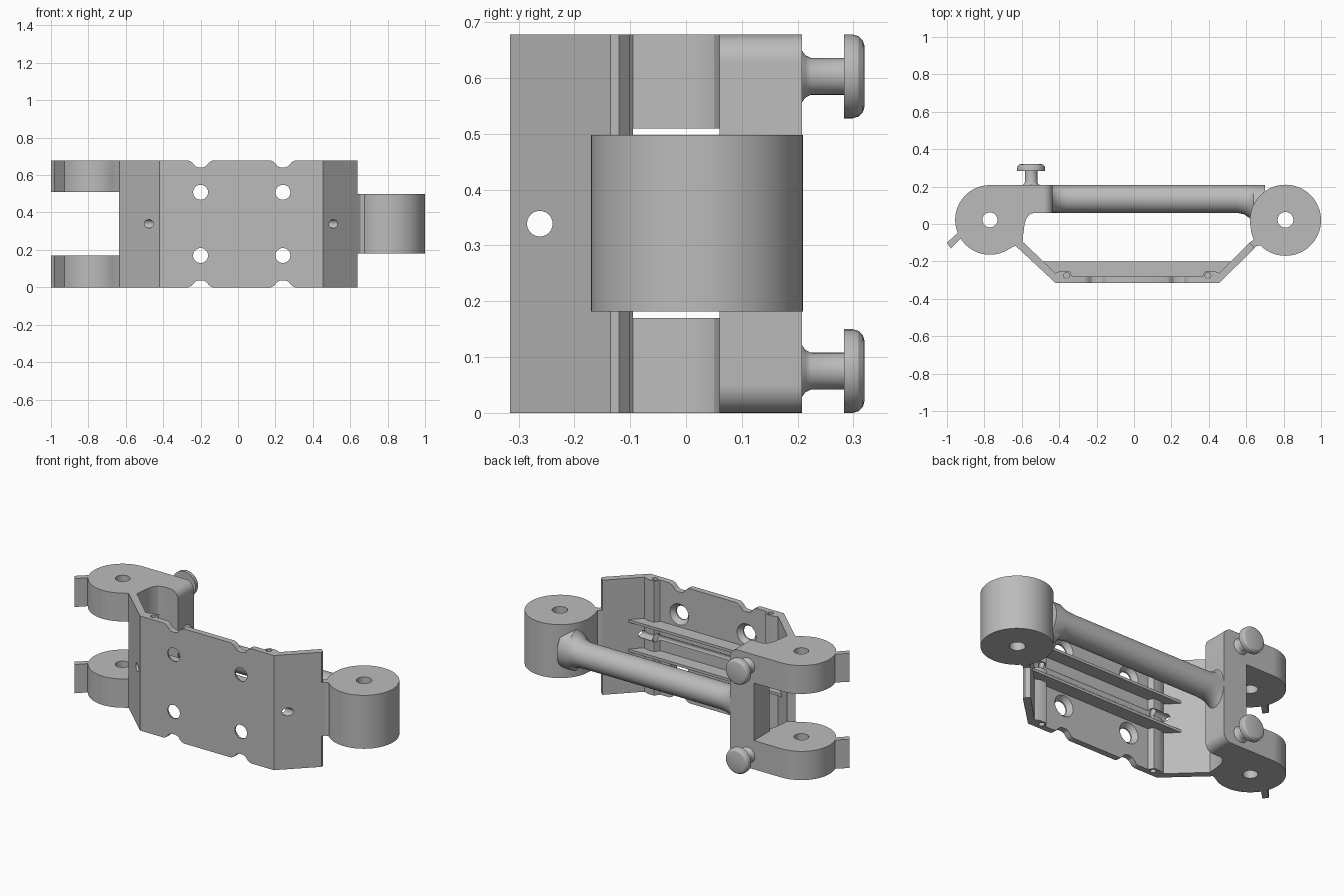
import bpy, bmesh, math

cube = bpy.data.objects.get("Cube")
if cube:
    bpy.data.objects.remove(cube, do_unlink=True)

HEIGHT = 0.678
MID = HEIGHT / 2
BACK = 0.208

gray = bpy.data.materials.new("plain gray")
gray.use_nodes = True
gray.diffuse_color = (0.5, 0.5, 0.5, 1)
gray.node_tree.nodes["Principled BSDF"].inputs["Base Color"].default_value = (0.5, 0.5, 0.5, 1)


def loft(name, rings):
    """Skin a list of equal-length rings and cap both ends."""
    bm = bmesh.new()
    loops = [[bm.verts.new(p) for p in ring] for ring in rings]
    n = len(loops[0])
    for a, b in zip(loops, loops[1:]):
        for i in range(n):
            j = (i + 1) % n
            bm.faces.new((a[i], a[j], b[j], b[i]))
    bm.faces.new(loops[0])
    bm.faces.new(loops[-1])
    bmesh.ops.recalc_face_normals(bm, faces=bm.faces)
    mesh = bpy.data.meshes.new(name)
    bm.to_mesh(mesh)
    bm.free()
    mesh.materials.append(gray)
    obj = bpy.data.objects.new(name, mesh)
    bpy.context.collection.objects.link(obj)
    return obj


def prism_z(name, outline, low, high):
    return loft(name, [[(x, y, z) for x, y in outline] for z in (low, high)])


def prism_y(name, outline, front, back):
    return loft(name, [[(x, y, z) for x, z in outline] for y in (front, back)])


def arc(cx, cy, r, start, end, steps=32):
    angles = [math.radians(start + (end - start) * i / steps) for i in range(steps + 1)]
    return [(cx + r * math.cos(a), cy + r * math.sin(a)) for a in angles]


def circle(cx, cy, r, steps=32):
    return arc(cx, cy, r, 0, 360, steps)[:-1]


def lathe_y(name, x, z, profile):
    """Round part along y from (y, radius) pairs."""
    return loft(name, [[(px, y, pz) for px, pz in circle(x, z, r)] for y, r in profile])


def cut(obj, cutters):
    for cutter in cutters:
        cutter.hide_render = True
        mod = obj.modifiers.new("cut", 'BOOLEAN')
        mod.operation = 'DIFFERENCE'
        mod.solver = 'EXACT'
        mod.object = cutter
        bpy.context.view_layer.objects.active = obj
        bpy.ops.object.modifier_apply(modifier=mod.name)
        bpy.data.objects.remove(cutter, do_unlink=True)


parts = []

# Bent mounting plate with angled wings and two inner wire channels
plate_outline = [
    (-0.635, -0.115), (-0.42, -0.315), (0.455, -0.315), (0.64, -0.135), (0.64, -0.12),
    (0.617, -0.10), (0.455, -0.262), (0.425, -0.25), (0.385, -0.25), (0.365, -0.28),
    (-0.33, -0.28), (-0.345, -0.25), (-0.39, -0.25), (-0.42, -0.262), (-0.595, -0.095)]
plate = prism_z("mounting_plate", plate_outline, 0, HEIGHT)
cutters = [prism_z("channel_cutter", circle(x, -0.276, 0.016, 20), -0.1, 0.8)
           for x in (-0.36, 0.395)]
for x in (-0.2, 0.24):
    # Countersunk screw holes
    for z in (0.17, 0.508):
        cutters.append(lathe_y("screw_cutter", x, z,
                               [(-0.4, 0.04), (-0.307, 0.04), (-0.28, 0.062), (-0.27, 0.062)]))
    # Edge notches, mirrored top and bottom
    notch = [(-0.065, -0.05), (-0.065, 0), (-0.048, 0.008), (-0.028, 0.031), (-0.012, 0.037),
             (0.012, 0.037), (0.028, 0.031), (0.048, 0.008), (0.065, 0), (0.065, -0.05)]
    for base, sign in ((0, 1), (HEIGHT, -1)):
        cutters.append(prism_y("notch_cutter", [(x + u, base + sign * v) for u, v in notch],
                               -0.4, -0.2))
# Cross hole running through both wings
cutters.append(loft("cross_cutter", [[(x, y, z) for y, z in circle(-0.262, MID, 0.023, 24)]
                                     for x in (-0.8, 0.8)]))
cut(plate, cutters)
parts.append(plate)

# Thin stiffening ribs behind the plate
rib = [(-0.41, -0.285), (0.445, -0.285), (0.53, -0.2), (-0.5, -0.2)]
for name, z in (("lower_rib", 0.252), ("upper_rib", 0.426)):
    parts.append(prism_z(name, rib, z - 0.008, z + 0.008))

# Paired hinge knuckles with end tab and lug
fork = (arc(-0.77, 0.022, 0.186, 90, 202) +
        [(-1.0, -0.10), (-0.98, -0.13), (-0.928, -0.079)] +
        arc(-0.77, 0.022, 0.186, 217, 302) +
        [(-0.65, -0.123), (-0.63, -0.115), (-0.595, -0.095), (-0.593, -0.06), (-0.585, 0.0),
         (-0.575, 0.03), (-0.56, 0.05), (-0.535, 0.06), (-0.485, 0.06), (-0.485, BACK)])
for name, low, high in (("lower_knuckle", 0, 0.17), ("upper_knuckle", 0.51, HEIGHT)):
    knuckle = prism_z(name, fork, low, high)
    cut(knuckle, [prism_z("pivot_cutter", circle(-0.77, 0.022, 0.04), -0.1, 0.8)])
    parts.append(knuckle)

# Single hinge knuckle with web to the wing
barrel = arc(0.81, 0.02, 0.19, 225, 550, 64) + [
    (0.627, -0.045), (0.64, -0.085), (0.617, -0.10), (0.64, -0.132), (0.655, -0.118)]
knuckle = prism_z("single_knuckle", barrel, 0.182, 0.498)
cut(knuckle, [prism_z("pivot_cutter", circle(0.81, 0.022, 0.042), -0.1, 0.8)])
parts.append(knuckle)

# Upright post with rounded corners
r = 0.05
post = ([(-0.59, 0)] + arc(-0.435 - r, r, r, -90, 0, 10) +
        arc(-0.435 - r, HEIGHT - r, r, 0, 90, 10) + [(-0.59, HEIGHT)])
parts.append(prism_y("post", post, 0.06, BACK))

# Round crossbar flaring into post and knuckle: x, front y, half height
stations = [(-0.45, 0.06, 0.13), (-0.43, 0.06, 0.105), (-0.41, 0.06, 0.088), (-0.38, 0.06, 0.077),
            (-0.35, 0.06, 0.073), (0.55, 0.06, 0.073), (0.59, 0.051, 0.078),
            (0.615, 0.034, 0.088), (0.63, 0.012, 0.102), (0.64, -0.02, 0.12), (0.7, -0.02, 0.12)]
bar = []
for x, front, half in stations:
    depth = (BACK - front) / 2
    bar.append([(x, front + depth + depth * u, MID + half * v) for u, v in circle(0, 0, 1, 40)])
parts.append(loft("crossbar", bar))

# Headed pins on the back
pin = [(0.2, 0.05), (0.208, 0.046), (0.214, 0.038), (0.224, 0.033), (0.283, 0.033),
       (0.283, 0.075), (0.299, 0.075), (0.309, 0.072), (0.317, 0.064), (0.32, 0.054)]
for name, z in (("lower_pin", 0.075), ("upper_pin", HEIGHT - 0.075)):
    parts.append(lathe_y(name, -0.55, z, pin))

# Smooth round surfaces, keep edges crisp
bpy.ops.object.select_all(action='DESELECT')
for obj in parts:
    obj.select_set(True)
bpy.context.view_layer.objects.active = plate
bpy.ops.object.shade_smooth_by_angle(angle=math.radians(28))
